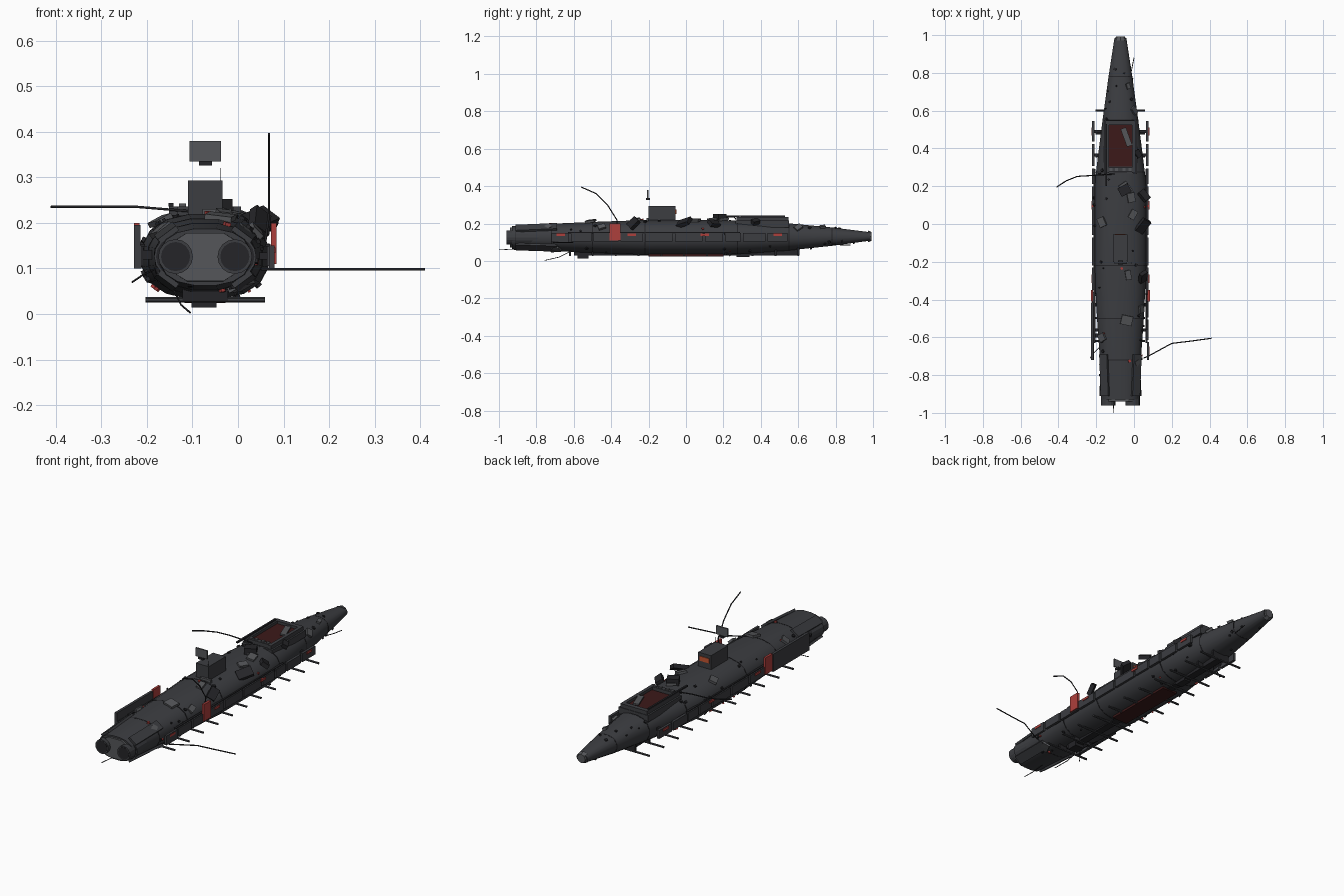
import bpy, bmesh, math, random
from mathutils import Vector, Matrix
random.seed(4)
CX = -0.072  # hull axis

def mat(name, r, g, b):
    m = bpy.data.materials.new(name)
    m.diffuse_color = (r, g, b, 1)
    return m
DARK = mat("hull_grey", 0.045, 0.047, 0.053)
BLACK = mat("black", 0.018, 0.018, 0.021)
LIGHT = mat("plate_grey", 0.09, 0.093, 0.1)
RED = mat("red", 0.42, 0.05, 0.045)
MAROON = mat("maroon", 0.045, 0.01, 0.01)
ORANGE = mat("orange", 0.55, 0.09, 0.03)

# Hull stations: y, half width, bottom z, top z
ST = [(-0.93, 0.100, 0.062, 0.188), (-0.72, 0.110, 0.052, 0.200), (-0.5, 0.126, 0.042, 0.210),
      (-0.22, 0.140, 0.032, 0.220), (0.2, 0.140, 0.032, 0.220), (0.35, 0.122, 0.040, 0.214),
      (0.55, 0.096, 0.055, 0.202), (0.78, 0.064, 0.080, 0.180), (0.985, 0.032, 0.108, 0.154)]

def station(y):
    y = min(max(y, ST[0][0]), ST[-1][0])
    for a, b in zip(ST, ST[1:]):
        if y <= b[0]:
            t = (y - a[0]) / (b[0] - a[0])
            return [a[i] + (b[i] - a[i]) * t for i in (1, 2, 3)]

def surf(y, deg, k=1.0):
    """Point on the hull; deg 0 = +x side, 90 = top."""
    w, zb, zt = station(y)
    c, s = math.cos(math.radians(deg)), math.sin(math.radians(deg))
    f = lambda v: math.copysign(abs(v) ** 0.85, v)
    return Vector((CX + w * k * f(c), y, (zb + zt) / 2 + (zt - zb) / 2 * k * f(s)))

def finish(bm, name, m):
    bmesh.ops.recalc_face_normals(bm, faces=bm.faces)
    me = bpy.data.meshes.new(name)
    bm.to_mesh(me)
    bm.free()
    o = bpy.data.objects.new(name, me)
    bpy.context.collection.objects.link(o)
    me.materials.append(m)
    return o

def loft(name, ys, m, k=1.0, n=16, smooth=False):
    bm = bmesh.new()
    rings = [[bm.verts.new(surf(y, 360 * i / n + 180 / n, k)) for i in range(n)] for y in ys]
    for a, b in zip(rings, rings[1:]):
        for i in range(n):
            f = bm.faces.new((a[i], a[(i + 1) % n], b[(i + 1) % n], b[i]))
            f.smooth = smooth
    bm.faces.new(rings[0])
    bm.faces.new(rings[-1])
    return finish(bm, name, m)

def box(name, x, y, z, m=DARK, rot=None):
    """Box from (min, max) ranges, optionally turned about its centre."""
    bm = bmesh.new()
    r = (x, y, z)
    M = Matrix.Translation([sum(v) / 2 for v in r])
    if rot:
        M = M @ rot
    bmesh.ops.create_cube(bm, size=1, matrix=M @ Matrix.Diagonal([v[1] - v[0] for v in r] + [1]))
    return finish(bm, name, m)

def tube(name, p, axis, r1, r2, length, m=DARK, n=16):
    bm = bmesh.new()
    M = Matrix.Translation(p) @ Vector(axis).to_track_quat('Z', 'Y').to_matrix().to_4x4()
    bmesh.ops.create_cone(bm, cap_ends=True, segments=n, radius1=r1, radius2=r2, depth=length, matrix=M)
    return finish(bm, name, m)

def plate(name, y, deg, size, m=LIGHT, lift=0.004, turn=0, tilt=0):
    """Box laid on the hull surface."""
    p = surf(y, deg)
    u, v = surf(y, deg + 5) - surf(y, deg - 5), surf(y + 0.02, deg) - surf(y - 0.02, deg)
    n = v.cross(u).normalized()
    n = -n if n.dot(p - Vector((CX, y, 0.127))) < 0 else n
    v.normalize()
    R = Matrix((v.cross(n), v, n)).transposed().to_4x4()
    R = R @ Matrix.Rotation(turn, 4, 'Z') @ Matrix.Rotation(tilt, 4, 'X')
    c = p + n * lift
    return box(name, *[(c[i] - size[i] / 2, c[i] + size[i] / 2) for i in range(3)], m, R)

def cable(name, pts, r=0.003):
    cu = bpy.data.curves.new(name, 'CURVE')
    cu.dimensions, cu.bevel_depth, cu.bevel_resolution = '3D', r, 1
    cu.use_fill_caps = True
    s = cu.splines.new('POLY')
    s.points.add(len(pts) - 1)
    for q, p in zip(s.points, pts):
        q.co = (*p, 1)
    o = bpy.data.objects.new(name, cu)
    bpy.context.collection.objects.link(o)
    cu.materials.append(BLACK)

# Main hull, seam bands, nose cap and stern bulkhead
loft("hull", [s[0] for s in ST], DARK, smooth=True).modifiers.new("edges", 'EDGE_SPLIT').split_angle = math.radians(35)
for y in (-0.72, -0.5, -0.22, 0.275, 0.55, 0.78):
    loft("seam_band", [y - 0.003, y + 0.003], BLACK, 1.012)
tube("nose_cap", (CX, 0.982, 0.131), (0, 1, 0), 0.032, 0.024, 0.02, LIGHT, 8)
loft("stern_plate", [-0.935, -0.925], LIGHT, 0.9, 8).location.y = -0.005

# Engines with nozzles and cowlings
for s in (-1, 1):
    x = CX + s * 0.065
    tube("engine_body", (x, -0.80, 0.126), (0, 1, 0), 0.047, 0.036, 0.22)
    tube("engine_nozzle", (x, -0.935, 0.126), (0, 1, 0), 0.038, 0.038, 0.05)
    tube("nozzle_throat", (x, -0.958, 0.126), (0, 1, 0), 0.032, 0.032, 0.006, BLACK)
    tube("engine_ring", (x, -0.905, 0.126), (0, 1, 0), 0.043, 0.043, 0.012, BLACK)
    for a in (42, -42):
        plate("stern_panel", -0.8, a if s > 0 else 180 - a, (0.05, 0.22, 0.012), DARK)

# Side armour, indicator lamps and the tall red panels
EDGES = [-0.62, -0.50, -0.355, -0.225, -0.065, 0.095, 0.205, 0.30, 0.43, 0.55]
for s in (-1, 1):
    side = lambda a, b: tuple(sorted((CX + s * a, CX + s * b)))
    for a, b in zip(EDGES, EDGES[1:]):
        box("side_panel", side(0.136, 0.150), (a + 0.006, b - 0.006), (0.105, 0.150))
        box("panel_bracket", side(0.08, 0.14), ((a + b) / 2 - 0.008, (a + b) / 2 + 0.008), (0.12, 0.135), BLACK)
    box("side_rail", side(0.132, 0.143), (-0.63, 0.29), (0.148, 0.154), BLACK)
    box("red_panel", side(0.144, 0.156), (-0.41, -0.35), (0.11, 0.20), RED)
    for y in (-0.67, -0.29, 0.10, 0.49):
        box("side_lamp", side(0.14, 0.154), (y - 0.022, y + 0.022), (0.134, 0.146), RED)
    box("rear_panel", side(0.14, 0.152), (-0.72, -0.625), (0.10, 0.15))
box("tall_side_shield", (CX - 0.156, CX - 0.142), (-0.72, -0.415), (0.10, 0.195))
box("shield_strut", (CX - 0.15, CX - 0.08), (-0.6, -0.58), (0.12, 0.14), BLACK)

# Keel and cross bars
box("keel", (CX - 0.045, CX + 0.045), (-0.2, 0.2), (0.024, 0.04), MAROON)
box("keel_fairing", (CX - 0.02, CX + 0.02), (-0.6, 0.6), (0.03, 0.06), BLACK)
for i in range(11):
    tube("keel_bar", (CX, -0.62 + i * 0.122, 0.031), (1, 0, 0), 0.006, 0.006, 0.262, DARK, 6)
for y in (-0.62, -0.5, 0.48, 0.6):
    box("bar_post", (CX - 0.05, CX + 0.05), (y - 0.006, y + 0.006), (0.03, 0.08), BLACK)
box("belly_box", (CX - 0.03, CX + 0.025), (-0.58, -0.52), (0.014, 0.06), BLACK)
box("belly_sensor", (CX - 0.02, CX + 0.02), (0.27, 0.34), (0.022, 0.05), BLACK)

# Open hatch: sloped bed, dark red floor, raised frame
box("hatch_bed", (CX - 0.088, CX + 0.088), (0.265, 0.55), (0.18, 0.216))
box("hatch_floor", (CX - 0.062, CX + 0.062), (0.305, 0.53), (0.21, 0.222), MAROON)
for s in (-1, 1):
    x = CX + s * 0.07
    box("hatch_side", (x - 0.009, x + 0.009), (0.27, 0.545), (0.21, 0.236))
for y in (0.287, 0.535):
    box("hatch_end", (CX - 0.075, CX + 0.075), (y - 0.012, y + 0.012), (0.21, 0.236))
for x in (-0.05, -0.02, 0.02, 0.05):
    box("hatch_latch", (CX + x - 0.008, CX + x + 0.008), (0.28, 0.296), (0.235, 0.242), LIGHT)
box("hatch_bar", (CX - 0.08, CX - 0.07), (0.2, 0.53), (0.236, 0.244), BLACK)
box("hatch_debris", (-0.055, -0.025), (0.41, 0.51), (0.228, 0.236), LIGHT, Matrix.Rotation(0.35, 4, 'Z'))
box("forward_pod", (-0.08, -0.02), (0.155, 0.205), (0.215, 0.252), BLACK, Matrix.Rotation(0.5, 4, 'Z'))

# Tower with orange window, mast head and whip
box("tower", (-0.11, -0.034), (-0.2, -0.055), (0.205, 0.293))
box("tower_window", (-0.1, -0.044), (-0.056, -0.052), (0.25, 0.275), ORANGE)
box("tower_step", (-0.078, -0.014), (-0.212, -0.2), (0.205, 0.23), LIGHT)
box("mast_screen", (-0.106, -0.037), (-0.209, -0.201), (0.335, 0.38), LIGHT)
box("mast_foot", (-0.086, -0.057), (-0.215, -0.193), (0.326, 0.336), BLACK)
tube("whip", (-0.039, -0.195, 0.305), (0, 0, 1), 0.001, 0.001, 0.03, BLACK, 6)

# Loose plates along the back: y, angle, width, length, turn, tilt
for y, a, w, l, t, k in [(-0.28, 40, 0.045, 0.06, 0.5, 0.6), (-0.01, 42, 0.05, 0.08, -0.4, 0.6),
                         (0.15, 38, 0.04, 0.06, 0.5, -0.5), (0.37, 50, 0.03, 0.04, 0.5, 0)]:
    plate("upright_plate", y, a, (w, l, 0.022), BLACK, 0.016, t, k)
for y, a, w, l, t in [(0.19, 82, 0.05, 0.06, 0.6), (0.14, 70, 0.04, 0.05, 0.2), (0.05, 66, 0.035, 0.05, -0.5),
                      (-0.27, 76, 0.03, 0.05, 0.2), (-0.51, 78, 0.06, 0.05, -0.2), (0.01, 130, 0.04, 0.05, 0.4),
                      (-0.45, 35, 0.03, 0.04, 0.3), (-0.74, 40, 0.03, 0.04, 0.5), (0.6, 40, 0.03, 0.04, 0.7),
                      (0.73, 60, 0.02, 0.03, 0.3), (-0.6, 140, 0.04, 0.04, 0.4), (-0.7, -50, 0.04, 0.06, 0.4)]:
    plate("loose_plate", y, a, (w, l, 0.012), LIGHT, 0.005, t, 0.1)

# Small fittings and red markers over the skin
for i in range(70):
    s = random.uniform(0.006, 0.014)
    plate("fitting", random.uniform(-0.88, 0.9), random.uniform(-150, 210), (s, s, 0.008),
          RED if i % 6 == 0 else BLACK, 0.002, random.uniform(0, 3))

# Trailing cables
cable("upper_left_cable", [(-0.41, 0.195, 0.235), (-0.36, 0.228, 0.235), (-0.3, 0.252, 0.235), (-0.22, 0.257, 0.235), (-0.1, 0.265, 0.225)])
cable("lower_right_cable", [(0.05, -0.71, 0.098), (0.075, -0.70, 0.098), (0.2, -0.632, 0.098), (0.3, -0.62, 0.098), (0.41, -0.605, 0.098)])
cable("upright_cable", [(0.06, -0.37, 0.16), (0.068, -0.37, 0.22), (0.068, -0.42, 0.30), (0.068, -0.48, 0.36), (0.068, -0.56, 0.395)])
cable("belly_cable", [(-0.14, -0.62, 0.05), (-0.125, -0.68, 0.02), (-0.105, -0.755, 0.003)], 0.002)
cable("stern_cable", [(-0.11, -1.0, 0.063), (-0.108, -0.94, 0.06), (-0.1, -0.85, 0.06)], 0.002)
cable("nose_whip", [(-0.02, 0.78, 0.09), (-0.01, 0.83, 0.085), (0.0, 0.88, 0.085)], 0.002)
cable("left_cable", [(-0.18, -0.65, 0.1), (-0.21, -0.68, 0.085), (-0.232, -0.71, 0.07)], 0.002)
